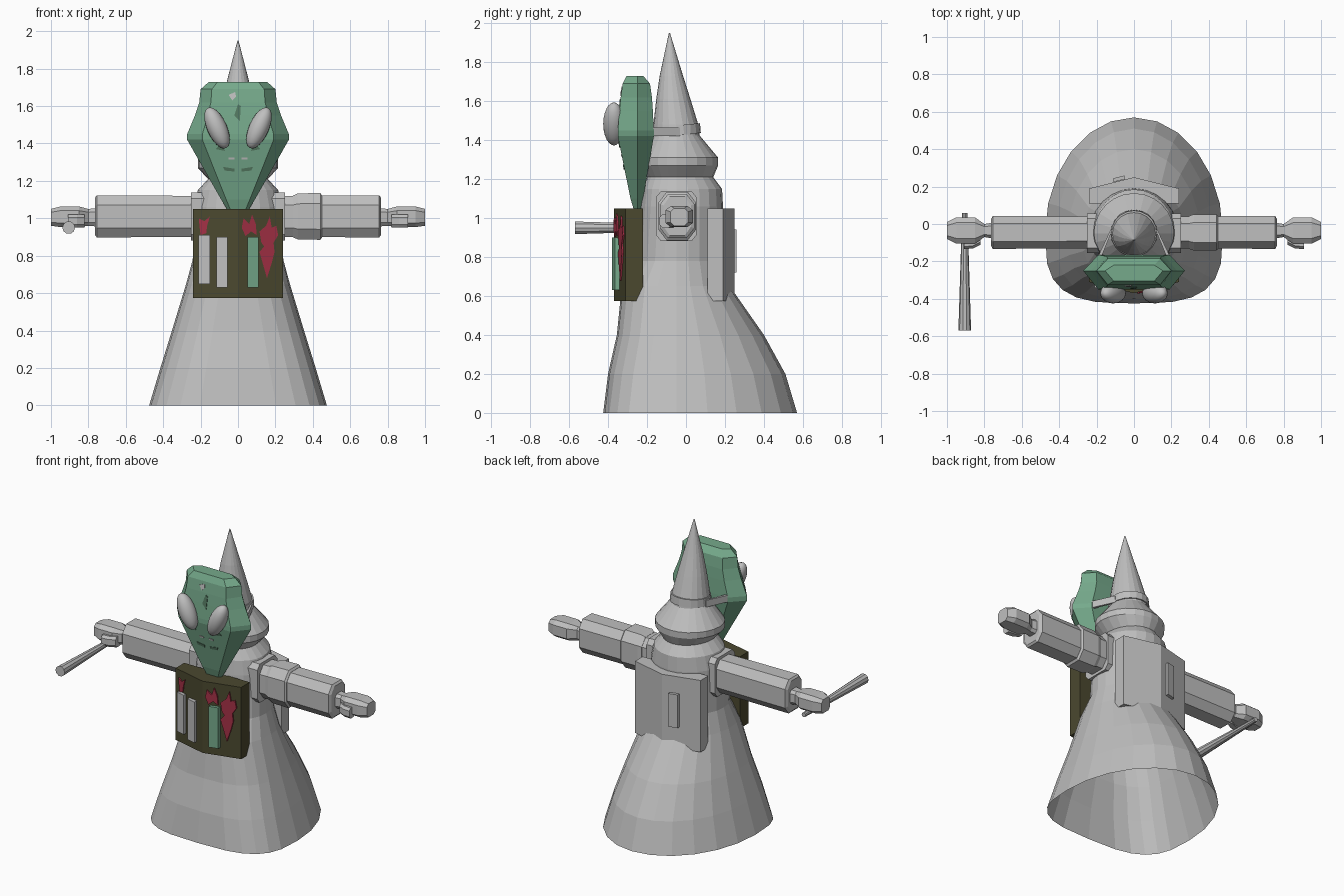
import bpy, bmesh, math
from mathutils import Vector, Matrix

if "Cube" in bpy.data.objects:
    bpy.data.objects.remove(bpy.data.objects["Cube"])


def material(name, rgb):
    m = bpy.data.materials.new(name)
    m.diffuse_color = (*rgb, 1)
    m.use_nodes = True
    m.node_tree.nodes["Principled BSDF"].inputs["Base Color"].default_value = m.diffuse_color
    return m


GREY = material("light grey", (0.52, 0.52, 0.52))
GREEN = material("mask green", (0.18, 0.40, 0.26))
DARK = material("dark green", (0.09, 0.19, 0.12))
OLIVE = material("olive board", (0.07, 0.065, 0.028))
RED = material("crimson", (0.37, 0.03, 0.06))


def finish(name, bm, mat):
    bmesh.ops.recalc_face_normals(bm, faces=bm.faces)
    me = bpy.data.meshes.new(name)
    bm.to_mesh(me)
    bm.free()
    me.materials.append(mat)
    ob = bpy.data.objects.new(name, me)
    bpy.context.collection.objects.link(ob)
    return ob


def loft(name, rings, mat, cap_start=True, cap_end=True):
    """Skin a list of equally sized point rings."""
    bm = bmesh.new()
    vs = [[bm.verts.new(p) for p in r] for r in rings]
    n = len(vs[0])
    for a, b in zip(vs, vs[1:]):
        for i in range(n):
            j = (i + 1) % n
            bm.faces.new((a[i], a[j], b[j], b[i]))
    if cap_start:
        bm.faces.new(vs[0])
    if cap_end:
        bm.faces.new(vs[-1])
    return finish(name, bm, mat)


def plate(name, pts, y_at, thick, mat):
    """Thin plate following a front surface y_at(x, z)."""
    return loft(name, [[(x, y_at(x, z) + d, z) for x, z in pts]
                       for d in (0.002, -thick)], mat)


def rect(x0, x1, z0, z1):
    return [(x0, z0), (x1, z0), (x1, z1), (x0, z1)]


def oct_x(x, cy, cz, hy, hz, k=0.55):
    """Chamfered rectangle across the x axis."""
    pts = [(1, k), (k, 1), (-k, 1), (-1, k), (-1, -k), (-k, -1), (k, -1), (1, -k)]
    return [(x, cy + a * hy, cz + b * hz) for a, b in pts]


def body_ring(z, hx, yf, yb, n, yc=-0.05, sides=24):
    out = []
    for i in range(sides):
        t = 2 * math.pi * i / sides
        c, s = math.cos(t), math.sin(t)
        e = 2 / n if s < 0 else 1
        x = hx * math.copysign(abs(c) ** e, c)
        y = yc + (yb - yc if s > 0 else yc - yf) * math.copysign(abs(s) ** e, s)
        out.append((x, y, z))
    return out


# Robe, open underneath, running up into the collar and hood
loft("robe", [body_ring(*r) for r in (
    (0.0, 0.475, -0.425, 0.57, 3.2), (0.2, 0.415, -0.40, 0.51, 3.0),
    (0.4, 0.353, -0.355, 0.40, 2.8), (0.65, 0.277, -0.33, 0.225, 2.5),
    (0.78, 0.242, -0.255, 0.19, 2.2), (1.06, 0.237, -0.235, 0.19, 2),
    (1.15, 0.215, -0.225, 0.185, 2), (1.21, 0.16, -0.20, 0.14, 2),
    (1.27, 0.215, -0.235, 0.165, 2), (1.31, 0.215, -0.235, 0.165, 2),
    (1.43, 0.12, -0.165, 0.065, 2))], GREY, cap_start=False)


# Pointed cone, its apex leaning slightly forward
def circle(r, cy, z, tilt=0.0, n=20):
    return [(r * math.cos(2 * math.pi * i / n), cy + r * math.sin(2 * math.pi * i / n),
             z + tilt * math.sin(2 * math.pi * i / n)) for i in range(n)]


loft("hood_cone", [circle(*c) for c in (
    (0.122, -0.05, 1.41), (0.115, -0.052, 1.48), (0.088, -0.065, 1.61),
    (0.06, -0.075, 1.73), (0.003, -0.085, 1.95))], GREY)

# Head strap around the cone, with a strip to each side of the mask
loft("head_strap", [circle(0.126, -0.05, 1.425, 0.012), circle(0.122, -0.05, 1.475, 0.012)], GREY)
for s in (-1, 1):
    strip = [(s * 0.115, -0.03), (s * 0.125, -0.03), (s * 0.20, -0.19), (s * 0.18, -0.19)]
    loft("strap_side", [[(x, y, z) for x, y in strip] for z in (1.42, 1.465)], GREY)

# Arms, cuffs, hands and thumbs
CY, CZ = -0.045, 1.01
for s in (-1, 1):
    loft("shoulder_plate", [oct_x(s * x, -0.05, CZ, 0.105, 0.128, 0.75) for x in (0.17, 0.25)], GREY)
    loft("arm", [oct_x(s * x, CY, CZ, hy, hz) for x, hy, hz in (
        (0.2, 0.085, 0.11), (0.755, 0.088, 0.112), (0.765, 0.07, 0.10))], GREY)
    loft("hand", [oct_x(s * x, y, z, hy, hz, 0.6) for x, y, z, hy, hz in (
        (0.74, -0.035, 1.005, 0.045, 0.05), (0.80, -0.035, 1.005, 0.035, 0.045),
        (0.85, -0.035, 1.008, 0.07, 0.055), (0.95, -0.035, 1.008, 0.07, 0.055),
        (1.0, -0.035, 1.005, 0.045, 0.045))], GREY)
    loft("thumb", [oct_x(s * x, y, 0.985, 0.03, 0.035) for x, y in (
        (0.82, -0.08), (0.86, -0.10), (0.91, -0.105))], GREY)
loft("arm_band", [oct_x(x, CY, CZ, hy, hz) for x, hy, hz in (
    (0.295, 0.088, 0.112), (0.32, 0.097, 0.123), (0.44, 0.097, 0.125), (0.45, 0.088, 0.112))], GREY)

# Wand held in one hand, flaring to the front
loft("wand", [[(-0.905 + r * math.cos(a * math.pi / 5), y, 0.95 + r * math.sin(a * math.pi / 5))
               for a in range(10)] for y, r in ((0.06, 0.015), (-0.12, 0.02), (-0.57, 0.034))], GREY)


# Front board and back panel, each with a central ridge
def panel(name, outer, ridge, inner, mat):
    pts = [(-0.24, outer), (0, ridge), (0.24, outer), (0.24, inner), (-0.24, inner)]
    return loft(name, [[(x, y, z) for x, y in pts] for z in (0.575, 1.05)], mat)


panel("chest_board", -0.31, -0.37, -0.22, OLIVE)
panel("back_panel", 0.19, 0.25, 0.11, GREY)
plate("back_clip", rect(-0.11, -0.05, 0.72, 0.94), lambda x, z: 0.25 - 0.25 * abs(x), -0.022, GREY)


def board_y(x, z):
    return -0.37 + 0.25 * abs(x)


# Coloured strips and splashes on the chest board
for x0, x1, z0, z1, m in ((-0.21, -0.15, 0.65, 0.91, GREY), (-0.115, -0.055, 0.63, 0.90, GREY),
                          (0.05, 0.11, 0.63, 0.90, GREEN)):
    plate("board_strip", rect(x0, x1, z0, z1), board_y, 0.022, m)
SPLASHES = (
    [(-0.20, 0.91), (-0.17, 0.92), (-0.165, 0.96), (-0.15, 1.01), (-0.18, 0.985), (-0.21, 1.0), (-0.205, 0.95)],
    [(0.04, 0.905), (0.07, 0.93), (0.10, 0.91), (0.095, 0.97), (0.075, 1.02), (0.06, 0.97),
     (0.03, 1.0), (0.02, 0.95)],
    [(0.155, 0.68), (0.18, 0.76), (0.195, 0.82), (0.19, 0.87), (0.215, 0.91), (0.205, 0.96),
     (0.18, 0.95), (0.17, 1.01), (0.15, 0.96), (0.115, 0.93), (0.125, 0.87), (0.14, 0.85), (0.115, 0.82)])
for pts in SPLASHES:
    plate("red_splash", pts, board_y, 0.008, RED)

# Tapered mask head: z, half width, front y, back y
HEAD = ((1.05, 0.06, -0.27, -0.23), (1.10, 0.09, -0.285, -0.22), (1.42, 0.272, -0.35, -0.165),
        (1.45, 0.272, -0.35, -0.165), (1.55, 0.23, -0.342, -0.17), (1.62, 0.207, -0.335, -0.175),
        (1.69, 0.20, -0.325, -0.185), (1.73, 0.155, -0.305, -0.22))
loft("mask_head", [[(w, -0.25, z), (0.7 * w, b, z), (-0.7 * w, b, z), (-w, -0.25, z),
                    (-0.7 * w, f, z), (0.7 * w, f, z)] for z, w, f, b in HEAD], GREEN)


def head_y(x, z):
    for (z0, _, f0, _), (z1, _, f1, _) in zip(HEAD, HEAD[1:]):
        if z <= z1:
            return f0 + (f1 - f0) * (z - z0) / (z1 - z0)
    return HEAD[-1][2]


# Brow, cheek and mouth marks
for s in (-1, 1):
    plate("cheek_mark", [(s * x, z) for x, z in ((0.07, 1.36), (0.12, 1.37), (0.09, 1.40))],
          head_y, 0.004, DARK)
    plate("mouth_mark", [(s * x, z) for x, z in ((0.02, 1.25), (0.07, 1.255), (0.08, 1.275), (0.02, 1.265))],
          head_y, 0.004, DARK)
    plate("lip_mark", rect(s * 0.02, s * 0.05, 1.315, 1.325), head_y, 0.004, GREY)
plate("brow_mark", [(-0.02, 1.55), (0.01, 1.52), (0.015, 1.60), (0.0, 1.61)], head_y, 0.004, DARK)
plate("brow_spot", [(-0.05, 1.66), (-0.03, 1.63), (-0.01, 1.65), (-0.015, 1.675)], head_y, 0.004, GREY)

# Slanted oval eyes
for s in (-1, 1):
    bm = bmesh.new()
    mat = (Matrix.Translation((s * 0.112, -0.37, 1.483)) @ Matrix.Rotation(s * math.radians(24), 4, 'Y')
           @ Matrix.Diagonal((0.053, 0.055, 0.118, 1)))
    bmesh.ops.create_uvsphere(bm, u_segments=20, v_segments=12, radius=1, matrix=mat)
    eye = finish("eye", bm, GREY)
    eye.data.shade_smooth()
